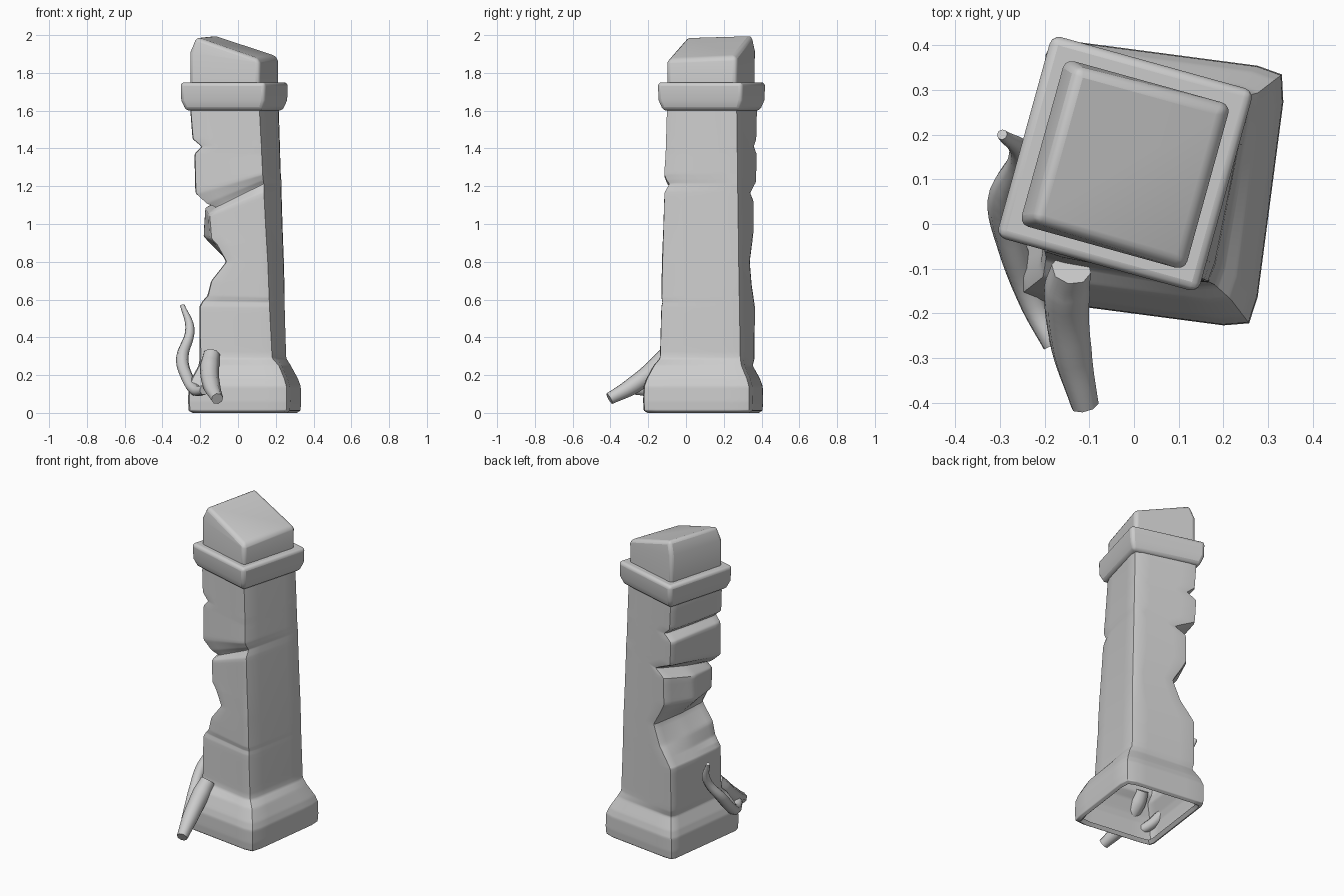
import bpy, bmesh, math
from mathutils import Vector

if "Cube" in bpy.data.objects:
    bpy.data.objects.remove(bpy.data.objects["Cube"])

stone = bpy.data.materials.new("grey stone")
stone.diffuse_color = (0.6, 0.6, 0.6, 1)
stone.use_nodes = True
stone.node_tree.nodes["Principled BSDF"].inputs["Base Color"].default_value = stone.diffuse_color


def lerp(a, b, t):
    return a + (b - a) * t


def square(cx, cy, half, deg, z, pts):
    """Turn local points (in half-width units plus offset) into a twisted section."""
    s, c = math.sin(math.radians(deg)), math.cos(math.radians(deg))
    out = []
    for u, v, du, dv, dz in pts:
        x, y = u * half + du, v * half + dv
        out.append(Vector((cx + c * x - s * y, cy + s * x + c * y, z + dz)))
    return out


def loft(name, rings, crease=None, capped=True):
    """Skin a stack of equal-length rings, optionally capping both ends."""
    bm = bmesh.new()
    vs = [[bm.verts.new(p) for p in r] for r in rings]
    n = len(vs[0])
    for a, b in zip(vs, vs[1:]):
        for i in range(n):
            bm.faces.new((a[i], a[(i + 1) % n], b[(i + 1) % n], b[i]))
    if capped:
        bm.faces.new(vs[0][::-1])
        bm.faces.new(vs[-1])
        bmesh.ops.recalc_face_normals(bm, faces=bm.faces)
    if crease is not None:
        lay = bm.edges.layers.float.new("crease_edge")
        for e in bm.edges:
            e[lay] = crease
    me = bpy.data.meshes.new(name)
    bm.to_mesh(me)
    bm.free()
    ob = bpy.data.objects.new(name, me)
    bpy.context.collection.objects.link(ob)
    me.materials.append(stone)
    if crease is not None:
        m = ob.modifiers.new("smooth", 'SUBSURF')
        m.levels = m.render_levels = 3
    else:
        m = ob.modifiers.new("round", 'BEVEL')
        m.width, m.segments, m.limit_method = 0.02, 3, 'ANGLE'
    bpy.context.view_layer.objects.active = ob
    ob.select_set(True)
    bpy.ops.object.shade_smooth_by_angle(angle=math.radians(60))
    ob.select_set(False)
    return ob


CORNERS = [(-1, -1), (1, -1), (1, 1), (-1, 1), (-1, 0)]

# Column: open underside with a turned-in rim, plinth, then the broken shaft
rings = []
for z, half in [(0.02, 0.255), (0.0, 0.272), (0.012, 0.29),
                (0.06, 0.293), (0.14, 0.291), (0.18, 0.278), (0.25, 0.243)]:
    trim = {(-1, -1): .045, (-1, 1): .045, (-1, 0): .045}
    pts = [(u, v, trim.get((u, v), 0), 0, 0) for u, v in CORNERS]
    rings.append(square(0.015, 0.093, half, -7.5, z, pts))

# z left, z right, chip depth at front-left, mid-left, back-left, front dent
shaft = [
    (0.29, 0.29, .05, .03, .02, 0),
    (0.56, 0.56, .05, .03, .02, 0),
    (0.59, 0.585, .065, .05, .04, .005),
    (0.62, 0.61, .095, .07, .06, 0),
    (0.70, 0.66, .115, .10, .11, 0),
    (0.80, 0.80, .20, .17, .16, 0),
    (0.89, 0.90, .15, .07, .10, 0),
    (0.92, 0.97, .12, .03, .07, 0),
    (1.05, 1.17, .11, .04, .07, 0),
    (1.085, 1.215, .14, .12, .14, .025),
    (1.105, 1.235, .09, .10, .10, .01),
    (1.16, 1.265, .035, .025, .01, -.005),
    (1.37, 1.37, .03, .015, .00, 0),
    (1.41, 1.41, .07, .06, .06, 0),
    (1.45, 1.45, .02, .01, .01, 0),
    (1.58, 1.58, .01, .00, .00, 0),
    (1.66, 1.66, .01, .00, .00, 0),
]
for zl, zr, f, m, b, dent in shaft:
    t = (zr - 0.3) / 1.3
    d = zl - zr
    pts = [(-1, -1, f, dent, d), (1, -1, -dent * .2, dent, 0), (1, 1, 0, 0, 0),
           (-1, 1, b, 0, d * 0.4), (-1, 0, m, 0, d * 0.7)]
    rings.append(square(lerp(.005, -.02, t), lerp(.113, .135, t),
                        lerp(.224, .2, t), lerp(-10, -15.5, t), zr, pts))
loft("broken_column", rings, 0.55, capped=False)

# Collar moulding
quad = [(u, v, 0, 0, 0) for u, v in CORNERS[:4]]
loft("collar", [square(-.02, .135, h, -15.5, z, quad)
                for z, h in [(1.60, .212), (1.655, .232), (1.75, .235)]])

# Slanted cap block
top = [(-1, -1, .03, .015, -.01), (1, -1, -.008, .01, -.125),
       (1, 1, -.008, -.01, -.11), (-1, 1, .03, -.01, .0)]
ridge = [(-1, -1, .0, .0, -.09), (1, -1, 0, 0, -.15),
         (1, 1, 0, 0, -.135), (-1, 1, .0, 0, -.08)]
cap = loft("cap_block", [square(-.02, .133, .192, -15.5, 1.72, quad),
                         square(-.02, .133, .192, -15.5, 2.0, ridge),
                         square(-.02, .133, .192, -15.5, 2.0, top)])
# Flat ridge strip along the left of the cap
bm = bmesh.new()
bm.from_mesh(cap.data)
upper = max(bm.faces, key=lambda f: f.calc_center_median().z)
ax = Vector((math.cos(math.radians(-15.5)), math.sin(math.radians(-15.5)), 0))
cut = bmesh.ops.bisect_plane(bm, geom=[upper] + list(upper.edges) + list(upper.verts),
                             plane_co=Vector((-.02, .133, 1.9)) - ax * 0.08, plane_no=ax)
for g in cut["geom_cut"]:
    if isinstance(g, bmesh.types.BMVert):
        g.co.z = 2.005 if g.co.y > .13 else 1.998
bm.to_mesh(cap.data)
bm.free()


# Roots
def root(name, pts):
    cu = bpy.data.curves.new(name, 'CURVE')
    cu.dimensions = '3D'
    cu.bevel_depth, cu.bevel_resolution, cu.use_fill_caps = 1.0, 2, True
    cu.resolution_u = 6
    sp = cu.splines.new('BEZIER')
    sp.bezier_points.add(len(pts) - 1)
    for bp, (x, y, z, r) in zip(sp.bezier_points, pts):
        bp.co, bp.radius = (x, y, z), r
        bp.handle_left_type = bp.handle_right_type = 'AUTO'
    cu.materials.append(stone)
    ob = bpy.data.objects.new(name, cu)
    bpy.context.collection.objects.link(ob)


root("front_root", [(-.14, -.10, .31, .045), (-.15, -.15, .25, .052),
                    (-.14, -.28, .145, .046), (-.11, -.405, .075, .032)])
root("curling_root", [(-.295, .20, .57, .012), (-.255, .16, .45, .024), (-.295, .05, .29, .033),
                      (-.27, -.06, .19, .033), (-.225, -.18, .12, .03), (-.18, -.27, .12, .025)])
